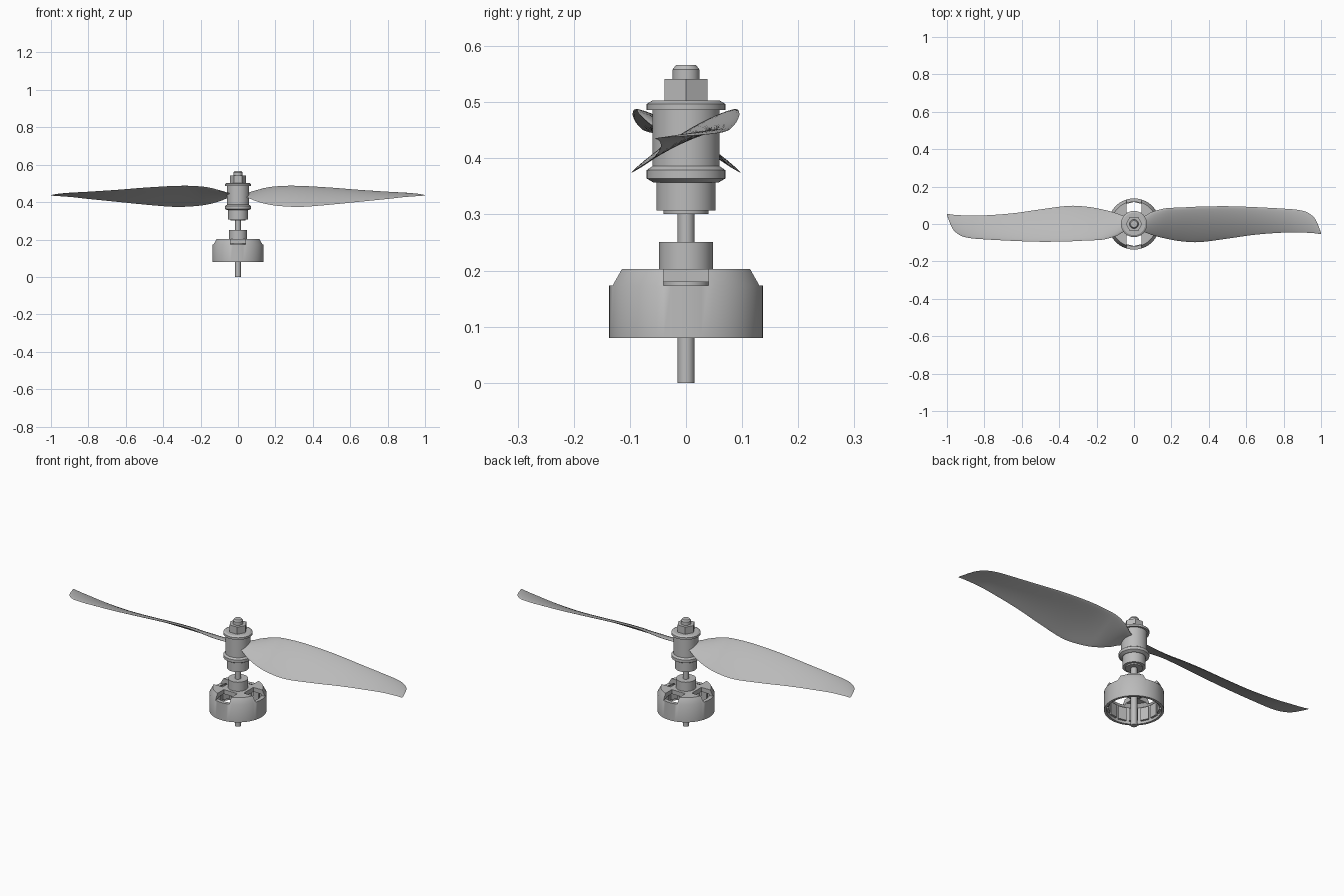
import bpy, bmesh, math
from mathutils import Vector, Matrix

if "Cube" in bpy.data.objects:
    bpy.data.objects.remove(bpy.data.objects["Cube"])

metal = bpy.data.materials.new("plain grey")
metal.use_nodes = True
GREY = (0.5, 0.5, 0.5, 1)
metal.diffuse_color = GREY
metal.node_tree.nodes["Principled BSDF"].inputs["Base Color"].default_value = GREY


def finish(name, bm, smooth=True):
    bmesh.ops.recalc_face_normals(bm, faces=bm.faces)
    mesh = bpy.data.meshes.new(name)
    bm.to_mesh(mesh)
    bm.free()
    mesh.materials.append(metal)
    ob = bpy.data.objects.new(name, mesh)
    bpy.context.collection.objects.link(ob)
    if smooth:
        shade(ob)
    return ob


def activate(ob):
    bpy.ops.object.select_all(action='DESELECT')
    ob.select_set(True)
    bpy.context.view_layer.objects.active = ob


def shade(ob):
    activate(ob)
    bpy.ops.object.shade_smooth_by_angle(angle=math.radians(30))


def skin(bm, rings, closed=False):
    """Bridge successive rings of points; cap the ends unless closed."""
    vs = [[bm.verts.new(p) for p in ring] for ring in rings]
    n = len(vs[0])
    pairs = list(zip(vs, vs[1:])) + ([(vs[-1], vs[0])] if closed else [])
    for a, b in pairs:
        for i in range(n):
            j = (i + 1) % n
            bm.faces.new((a[i], a[j], b[j], b[i]))
    if not closed:
        bm.faces.new(vs[0])
        bm.faces.new(vs[-1])


def lathe(name, profile, segs=48, closed=False, smooth=True):
    """Turn (radius, height) points about the z axis."""
    bm = bmesh.new()
    turns = [math.tau * i / segs for i in range(segs)]
    skin(bm, [[(r * math.cos(t), r * math.sin(t), z) for t in turns]
              for r, z in profile], closed)
    return finish(name, bm, smooth)


def box(bm, size, centre, angle):
    m = (Matrix.Rotation(angle, 4, 'Z') @ Matrix.Translation(centre)
         @ Matrix.Diagonal((*size, 1)))
    bmesh.ops.create_cube(bm, size=1, matrix=m)


# motor shaft and collar
lathe("motor_shaft", [(.015, 0), (.015, .31)], 32)
lathe("motor_collar", [(.042, .165), (.042, .203), (.048, .203), (.048, .251)])

# motor bell: an open cup, notched four times through the top and rim
bell = lathe("motor_bell", [(.125, .08), (.137, .08), (.137, .173), (.121, .203),
                            (.03, .203), (.03, .18), (.112, .18), (.125, .165)],
             64, closed=True, smooth=False)
cut = bmesh.new()
for k in range(4):
    box(cut, (.12, .08, .08), (.122, 0, .213), k * math.pi / 2)
cutter = finish("notch_cutter", cut, False)
cutter.hide_render = True
mod = bell.modifiers.new("notches", 'BOOLEAN')
mod.operation, mod.solver, mod.object = 'DIFFERENCE', 'EXACT', cutter
activate(bell)
bpy.ops.object.modifier_apply(modifier="notches")
bpy.data.objects.remove(cutter)
shade(bell)

# magnets lining the bell
bm = bmesh.new()
for k in range(14):
    box(bm, (.01, .04, .065), (.119, 0, .125), math.tau * k / 14)
finish("magnets", bm, False)

# propeller adapter, hub, top washer, nut and bolt end
lathe("propeller_adapter", [(.04, .301), (.04, .307), (.053, .307), (.053, .357),
                            (.058, .357), (.07, .364), (.07, .379), (.06, .386)])
lathe("propeller_hub", [(.06, .386), (.06, .486)])
lathe("top_washer", [(.07, .486), (.07, .497), (.06, .503)])
lathe("hex_nut", [(.044, .503), (.044, .541)], 6, smooth=False)
lathe("bolt_end", [(.024, .541), (.024, .558), (.018, .566)], 32)

# blade stations: x, leading edge y and z, trailing edge y and z
STATIONS = [Vector(s) for s in (
    (.03, .035, .443, -.035, .43), (.06, .045, .45, -.045, .42),
    (.1, .066, .463, -.06, .404), (.17, .084, .48, -.078, .386),
    (.25, .088, .487, -.092, .377), (.35, .093, .486, -.097, .375),
    (.5, .095, .477, -.078, .387), (.65, .09, .465, -.057, .402),
    (.8, .082, .455, -.046, .417), (.88, .075, .45, -.045, .426),
    (.93, .06, .446, -.047, .43), (.97, .025, .442, -.05, .433),
    (1, -.047, .437, -.055, .435))]


def spline(points, steps=5):
    """Catmull-Rom interpolation through the stations."""
    p = [points[0]] + points + [points[-1]]
    for a, b, c, d in zip(p, p[1:], p[2:], p[3:]):
        for s in range(steps):
            t = s / steps
            yield b + ((c - a) + ((2 * a - 5 * b + 4 * c - d)
                       + (3 * b - a - 3 * c + d) * t) * t) * (t / 2)
    yield points[-1]


def section(s, count=12):
    """Thin cambered aerofoil between the two edges of a station."""
    x, ly, lz, ty, tz = s
    lead, trail = Vector((x, ly, lz)), Vector((x, ty, tz))
    chord = trail - lead
    up = Vector((0, chord.z, -chord.y)).normalized()
    thick = min(.04 + .08 * max(0, .2 - x) / .2, .1) * chord.length
    ring = []
    for i in range(2 * count):
        a = math.pi * i / count
        u = (1 - math.cos(a)) / 2
        camber = .16 * u * (1 - u) * chord.length
        half = thick * math.sin(a) * (1 - .6 * u) * .8
        ring.append(lead + chord * u + up * (camber + half))
    return ring


for name, turn in (("left_blade", 0), ("right_blade", math.pi)):
    bm = bmesh.new()
    skin(bm, [section(s) for s in spline(STATIONS)])
    bm.transform(Matrix.Rotation(turn, 4, 'Z'))
    finish(name, bm)
